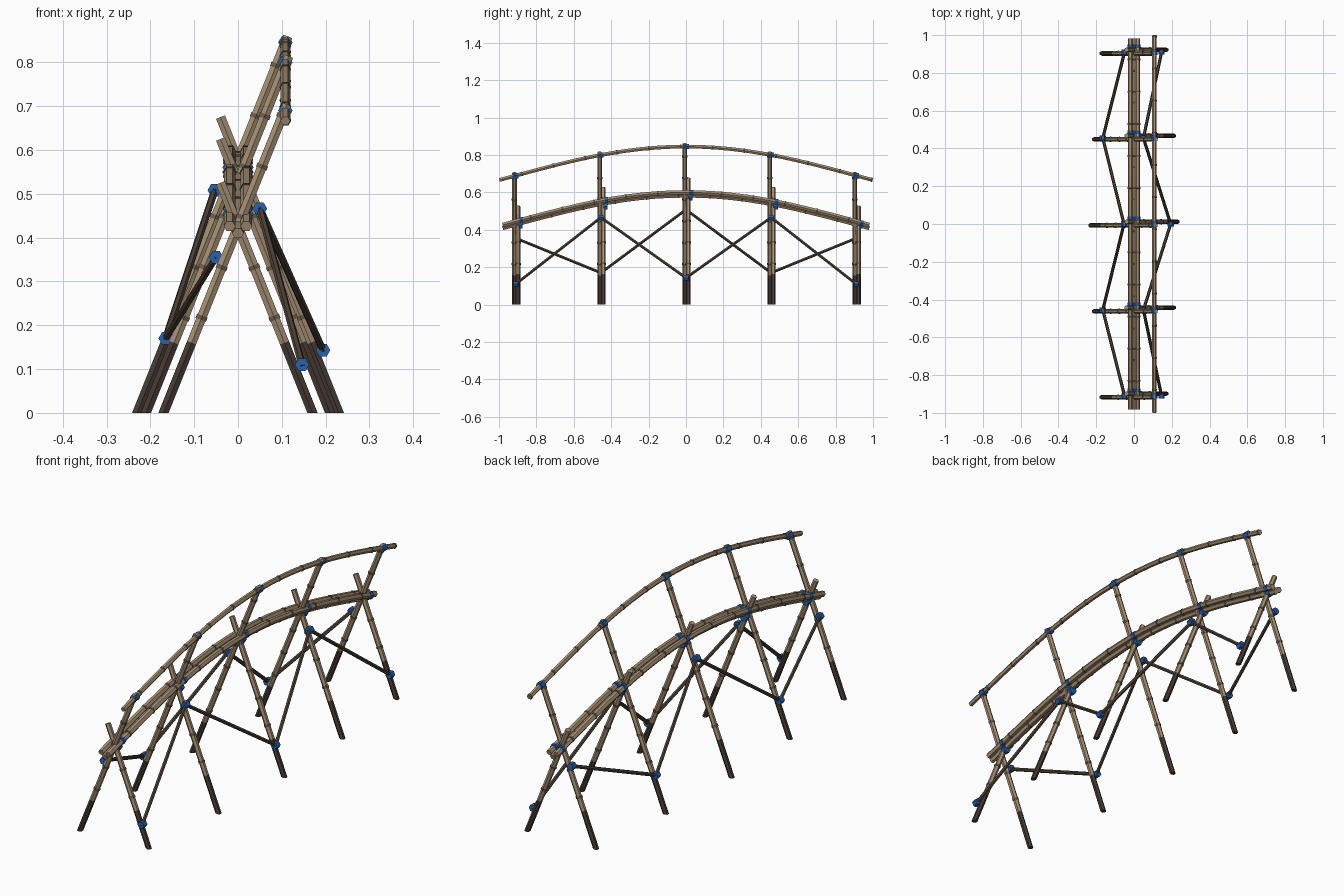
import bpy, bmesh, math
from mathutils import Vector

old = bpy.data.objects.get("Cube")
if old:
    bpy.data.objects.remove(old, do_unlink=True)


def material(name, rgb):
    m = bpy.data.materials.new(name)
    m.use_nodes = True
    col = [(c / 255) ** 2.2 for c in rgb] + [1]
    m.diffuse_color = col
    m.node_tree.nodes["Principled BSDF"].inputs["Base Color"].default_value = col
    return m


BAMBOO = material("bamboo tan", (164, 142, 115))
NODE = material("bamboo node brown", (108, 92, 76))
CHAR = material("charred foot", (72, 61, 56))
BRACE = material("dark brace", (80, 68, 59))
ROPE = material("blue rope", (45, 98, 172))


def sweep(bm, pts, r, mat=0, sides=6):
    """Capped tube with flat faces along a list of points."""
    pts = [Vector(p) for p in pts]
    rings = []
    for i, p in enumerate(pts):
        t = (pts[min(i + 1, len(pts) - 1)] - pts[max(i - 1, 0)]).normalized()
        ref = Vector((1, 0, 0)) if abs(t.y) > 0.5 else Vector((0, 1, 0))
        u = (ref - t * ref.dot(t)).normalized()
        w = t.cross(u)
        ang = [2 * math.pi * k / sides for k in range(sides)]
        rings.append([bm.verts.new(p + r * (math.cos(a) * u + math.sin(a) * w)) for a in ang])
    faces = [bm.faces.new(rings[0][::-1]), bm.faces.new(rings[-1])]
    for a, b in zip(rings, rings[1:]):
        for k in range(sides):
            j = (k + 1) % sides
            faces.append(bm.faces.new((a[k], a[j], b[j], b[k])))
    for f in faces:
        f.material_index = mat


def band(bm, p, direction, r, length, mat):
    """Short collar centred on a point."""
    p, d = Vector(p), Vector(direction).normalized() * length / 2
    sweep(bm, [p - d, p + d], r, mat)


def finish(bm, name, mats):
    bmesh.ops.recalc_face_normals(bm, faces=bm.faces)
    me = bpy.data.meshes.new(name)
    bm.to_mesh(me)
    bm.free()
    for m in mats:
        me.materials.append(m)
    ob = bpy.data.objects.new(name, me)
    bpy.context.collection.objects.link(ob)


def arch(y, top):
    return top - 0.161 * (1 - math.cos(1.686 * y))


# Long arched poles with node rings
def arched_pole(name, x, top, half, r, first_node, step):
    bm = bmesh.new()
    n = 24
    ys = [half * (2 * i / n - 1) for i in range(n + 1)]
    sweep(bm, [(x, y, arch(y, top)) for y in ys], r)
    y = -half + first_node
    while y < half:
        slope = arch(y + 0.01, top) - arch(y - 0.01, top)
        band(bm, (x, y, arch(y, top)), (0, 0.02, slope), r * 1.15, 0.009, 1)
        y += step
    finish(bm, name, [BAMBOO, NODE])


RAIL_X, RAIL_TOP, DECK_TOP = 0.108, 0.845, 0.584
arched_pole("handrail", RAIL_X, RAIL_TOP, 0.998, 0.0115, 0.12, 0.17)
arched_pole("deck_pole_centre", 0, DECK_TOP, 0.98, 0.0135, 0.09, 0.17)
arched_pole("deck_pole_left", 0.019, DECK_TOP + 0.016, 0.98, 0.0135, 0.15, 0.17)
arched_pole("deck_pole_right", -0.019, DECK_TOP + 0.016, 0.98, 0.0135, 0.15, 0.17)

SLOPE, CHAR_TOP, LEG_R = 0.4, 0.16, 0.0125


# Slanted leg: charred foot, bamboo shaft, node rings
def leg(name, foot_x, sign, y, top_z):
    def at(z):
        return Vector((foot_x + sign * SLOPE * z, y, z))
    bm = bmesh.new()
    sweep(bm, [at(0), at(CHAR_TOP)], LEG_R, 2)
    for v in bm.verts:
        if v.co.z < 0.05:
            v.co = v.co + (at(1) - at(0)) * -v.co.z
    sweep(bm, [at(CHAR_TOP), at(top_z)], LEG_R, 0)
    z = 0.217
    while z < top_z - 0.02:
        band(bm, at(z), at(1) - at(0), LEG_R * 1.18, 0.01, 1)
        z += 0.115
    finish(bm, name, [BAMBOO, NODE, CHAR])


# Crossed frames
FRAMES = [(-0.91, 0.17), (-0.455, 0.21), (0, 0.23), (0.455, 0.21), (0.91, 0.17)]
for i, (y, foot) in enumerate(FRAMES, 1):
    rail_z = arch(y, RAIL_TOP)
    cross = foot / SLOPE
    leg(f"rail_leg_{i}", -foot, 1, y - 0.007, rail_z + 0.014)
    leg(f"short_leg_{i}", foot, -1, y + 0.012, cross + 0.1)

    # Rope at the rail and at the crossing
    bm = bmesh.new()
    band(bm, (RAIL_X, y, rail_z), (0, 1, 0), 0.0165, 0.03, 0)
    band(bm, (0, y + 0.025, cross), (0, 1, 0), 0.02, 0.022, 0)
    for x in (-0.019, 0.019):
        z = arch(y + 0.03, DECK_TOP) + 0.016
        band(bm, (x, y + 0.03, z), (0, 1, 0), 0.0165, 0.018, 0)
    finish(bm, f"frame_lashing_{i}", [ROPE])


# Zigzag braces along each side, lashed at every leg
def zigzag(side, end, quarter, mid):
    pts = [Vector((x, y, z)) for y, (x, z) in
           zip([f[0] for f in FRAMES], [end, quarter, mid, quarter, end])]
    bm, knots = bmesh.new(), bmesh.new()
    for a, b in zip(pts, pts[1:]):
        d = (b - a).normalized() * 0.012
        sweep(bm, [a - d, b + d], 0.0085)
    for p in pts:
        band(knots, p, (0, 1, 0), 0.0165, 0.026, 0)
    finish(bm, f"brace_{side}", [BRACE])
    finish(knots, f"brace_lashing_{side}", [ROPE])


zigzag("right", (-0.05, 0.355), (-0.165, 0.17), (-0.053, 0.508))
zigzag("left", (0.146, 0.11), (0.05, 0.466), (0.194, 0.143))
